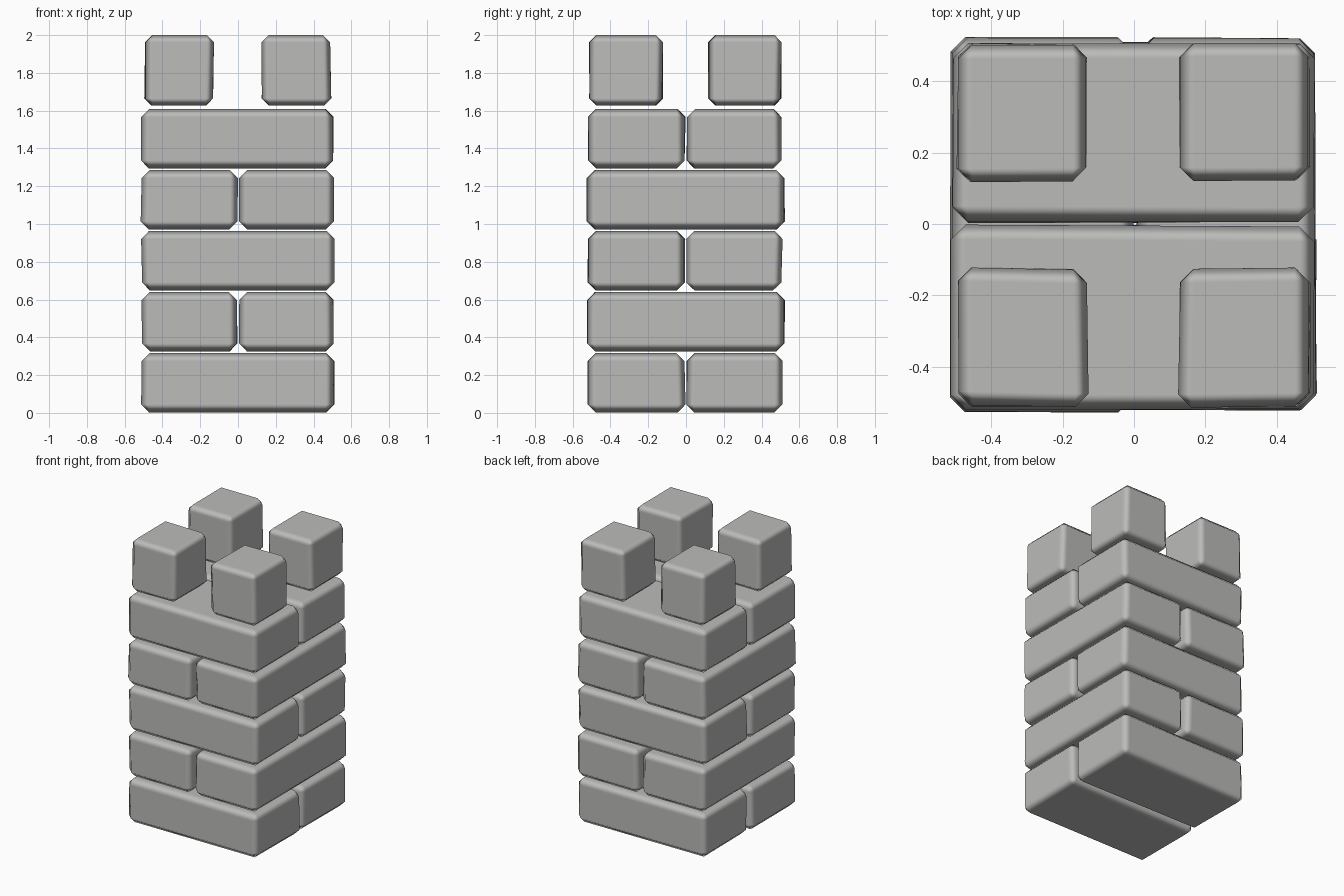
import bpy, bmesh, random
from mathutils import Vector

random.seed(4)
if "Cube" in bpy.data.objects:
    bpy.data.objects.remove(bpy.data.objects["Cube"])

stone = bpy.data.materials.new("grey_stone")
stone.use_nodes = True
GREY = (0.5, 0.5, 0.49, 1)
stone.diffuse_color = GREY
stone.node_tree.nodes["Principled BSDF"].inputs["Base Color"].default_value = GREY


def block(name, low, high, bevel=0.042):
    """Slightly irregular stone block with chamfered, softly shaded edges."""
    low, high = Vector(low), Vector(high)
    size, middle = high - low, (low + high) / 2
    bm = bmesh.new()
    bmesh.ops.create_cube(bm, size=1)
    for v in bm.verts:
        v.co = Vector(a * b for a, b in zip(v.co, size)) + middle
        # pull corners inwards a little so the outline stays within its limits
        for i in (0, 1):
            v.co[i] += random.uniform(0, 0.01) * (1 if v.co[i] < middle[i] else -1)
    mesh = bpy.data.meshes.new(name)
    bm.to_mesh(mesh)
    bm.free()
    mesh.materials.append(stone)
    for p in mesh.polygons:
        p.use_smooth = True
    ob = bpy.data.objects.new(name, mesh)
    bpy.context.collection.objects.link(ob)
    mod = ob.modifiers.new("chamfer", "BEVEL")
    mod.width = bevel
    mod.segments = 1
    mod.limit_method = 'NONE'
    mod.harden_normals = True
    return ob


# Five courses of paired bricks, turned a quarter on every other course
PITCH, HEIGHT = 0.323, 0.313
for course in range(5):
    z0 = 0.003 + course * PITCH
    z1 = z0 + HEIGHT
    if course % 2 == 0:
        block(f"course_{course + 1}_front_brick", (-0.515, -0.522, z0), (0.513, 0, z1))
        block(f"course_{course + 1}_back_brick", (-0.51, 0, z0), (0.51, 0.513, z1))
    else:
        block(f"course_{course + 1}_right_brick", (-0.517, -0.528, z0), (0, 0.525, z1))
        block(f"course_{course + 1}_left_brick", (0.004, -0.525, z0), (0.51, 0.525, z1))

# Four corner merlons
for side, x0, x1 in (("right", -0.5, -0.125), ("left", 0.122, 0.495)):
    for end, y0, y1 in (("front", -0.515, -0.12), ("back", 0.117, 0.508)):
        block(f"{end}_{side}_merlon", (x0, y0, 1.627), (x1, y1, 2.0), 0.038)
